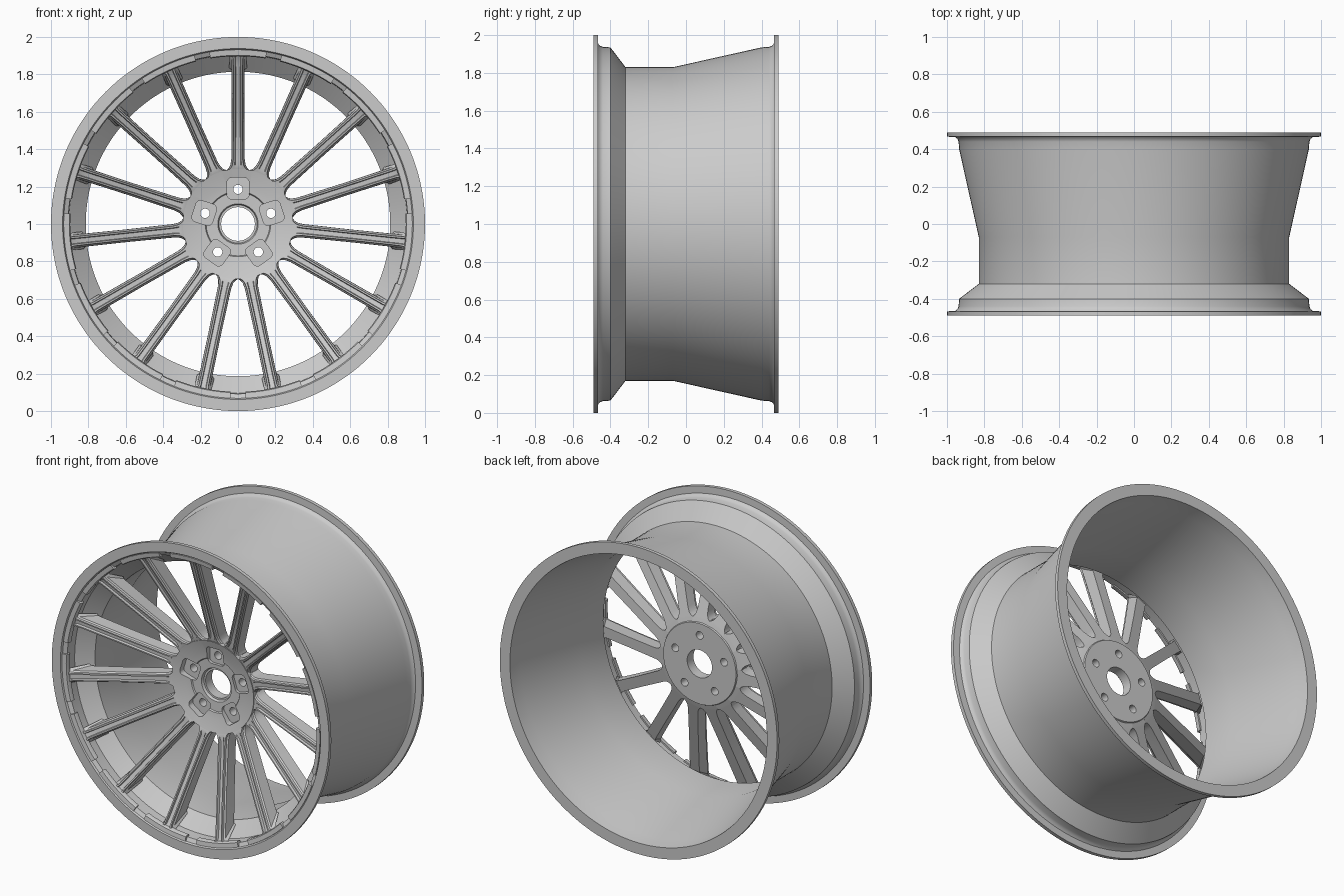
import bpy, bmesh
from math import sin, cos, pi, radians
from mathutils import Matrix, Vector

if "Cube" in bpy.data.objects:
    bpy.data.objects.remove(bpy.data.objects["Cube"])

CENTRE = Vector((0, 0, 1))
SPOKES, LUGS = 15, 5

metal = bpy.data.materials.new("grey metal")
metal.use_nodes = True
metal.diffuse_color = (0.6, 0.6, 0.6, 1)
metal.node_tree.nodes["Principled BSDF"].inputs["Base Color"].default_value = (0.6, 0.6, 0.6, 1)


def polar(r, y, a):
    """Point at radius r and depth y, turned by a from straight up."""
    return Vector((r * sin(a), y, r * cos(a)))


def make(name, bm):
    bmesh.ops.recalc_face_normals(bm, faces=bm.faces[:])
    mesh = bpy.data.meshes.new(name)
    bm.to_mesh(mesh)
    bm.free()
    mesh.materials.append(metal)
    ob = bpy.data.objects.new(name, mesh)
    ob.location = CENTRE
    bpy.context.collection.objects.link(ob)
    return ob


def loft(name, rings, closed=False):
    """Skin a list of equal cross-sections; cap the ends unless closed."""
    bm = bmesh.new()
    rows = [[bm.verts.new(p) for p in ring] for ring in rings]
    n = len(rows[0])
    for i in range(len(rows) - (0 if closed else 1)):
        a, b = rows[i], rows[(i + 1) % len(rows)]
        for j in range(n):
            k = (j + 1) % n
            bm.faces.new((a[j], a[k], b[k], b[j]))
    if not closed:
        bm.faces.new(rows[0])
        bm.faces.new(rows[-1])
    return make(name, bm)


def lathe(name, profile, segments=144):
    return loft(name, [[polar(r, y, 2 * pi * i / segments) for r, y in profile]
                       for i in range(segments)], closed=True)


def smooth(ob):
    bpy.ops.object.select_all(action='DESELECT')
    ob.select_set(True)
    bpy.context.view_layer.objects.active = ob
    bpy.ops.object.shade_smooth_by_angle(angle=radians(30))


def repeat(ob, count):
    """Copies of a part around the axle, sharing one mesh."""
    for i in range(1, count):
        twin = ob.copy()
        twin.name = f"{ob.name}_{i + 1}"
        twin.rotation_euler.y = 2 * pi * i / count
        bpy.context.collection.objects.link(twin)


# Barrel with both flanges: outside front to back, then inside back to front
rim = lathe("rim", [
    (1.0, -0.49), (1.0, -0.467), (0.955, -0.465), (0.944, -0.455), (0.938, -0.44),
    (0.935, -0.40), (0.83, -0.32), (0.83, -0.07), (0.935, 0.40), (0.938, 0.44),
    (0.944, 0.455), (0.955, 0.465), (1.0, 0.467), (1.0, 0.49),
    (0.927, 0.49), (0.915, 0.40), (0.814, -0.07), (0.814, -0.31),
    (0.905, -0.39), (0.908, -0.465), (0.932, -0.478), (0.938, -0.49)])
smooth(rim)

# Hub disc with a stepped centre bore
hub = lathe("hub", [
    (0.09, -0.14), (0.09, -0.205), (0.102, -0.205), (0.108, -0.222), (0.17, -0.225),
    (0.175, -0.233), (0.215, -0.238), (0.295, -0.26), (0.295, -0.20), (0.262, -0.14)])

# Lug pockets and bolt holes cut into the hub
cut = bmesh.new()
for i in range(LUGS):
    turn = Matrix.Rotation(2 * pi * i / LUGS, 4, 'Y')
    box = bmesh.ops.create_cube(cut, size=1, matrix=Matrix.Translation((0, -0.25, 0.19))
                                @ Matrix.Diagonal((0.118, 0.09, 0.115, 1)))["verts"]
    edges = {e for v in box for e in v.link_edges
             if abs(e.verts[0].co.y - e.verts[1].co.y) > 0.05}
    rounded = bmesh.ops.bevel(cut, geom=list(edges), offset=0.026, segments=5,
                              affect='EDGES', profile=0.5)
    pocket = {v for v in box if v.is_valid} | set(rounded["verts"])
    bmesh.ops.transform(cut, matrix=turn, verts=list(pocket))
pockets = make("pocket_cutter", cut)
holes = bmesh.new()
for i in range(LUGS):
    turn = Matrix.Rotation(2 * pi * i / LUGS, 4, 'Y')
    bmesh.ops.create_cone(holes, cap_ends=True, segments=24, radius1=0.025, radius2=0.025,
                          depth=0.4, matrix=turn @ Matrix.Translation((0, -0.2, 0.185))
                          @ Matrix.Rotation(pi / 2, 4, 'X'))
bolt_holes = make("bolt_hole_cutter", holes)
for cutter in (pockets, bolt_holes):
    mod = hub.modifiers.new("cut", 'BOOLEAN')
    mod.operation, mod.solver, mod.object = 'DIFFERENCE', 'EXACT', cutter
    bpy.context.view_layer.objects.active = hub
    bpy.ops.object.modifier_apply(modifier=mod.name)
    bpy.data.objects.remove(cutter)
smooth(hub)


# Spoke: leaning bar with a grooved face, flared where it meets the hub
def spoke_section(r, half, groove, back_r=None):
    front = -0.25 - (r - 0.28) * 0.352
    back_r = back_r or r
    back = -0.145 - max(back_r - 0.26, 0) * 0.335
    rail, floor = half * 0.52, half * 0.40
    side = [(half + 0.005, back, back_r), (half + 0.004, front + 0.022, r),
            (half - 0.004, front + 0.014, r), (half - 0.006, front, r),
            (rail, front, r), (floor, front + groove, r)]
    return [Vector(p) for p in side] + [Vector((-x, y, z)) for x, y, z in reversed(side)]


spoke = loft("spoke", [
    spoke_section(0.255, 0.050, 0.0), spoke_section(0.288, 0.056, 0.0),
    spoke_section(0.298, 0.045, 0.0), spoke_section(0.315, 0.036, 0.001),
    spoke_section(0.345, 0.031, 0.014), spoke_section(0.60, 0.029, 0.016),
    spoke_section(0.84, 0.030, 0.016, 0.81), spoke_section(0.885, 0.031, 0.014, 0.825),
    spoke_section(0.915, 0.042, 0.002, 0.835)])
smooth(spoke)
repeat(spoke, SPOKES)

# Curved foot joining each spoke end to the lip
foot_profile = [(0.897, -0.45), (0.897, -0.472), (0.902, -0.481), (0.930, -0.485), (0.930, -0.45)]
foot = loft("spoke_foot", [[polar(r, y, radians(-9.5 + 19 * i / 10)) for r, y in foot_profile]
                           for i in range(11)])
smooth(foot)
repeat(foot, SPOKES)
